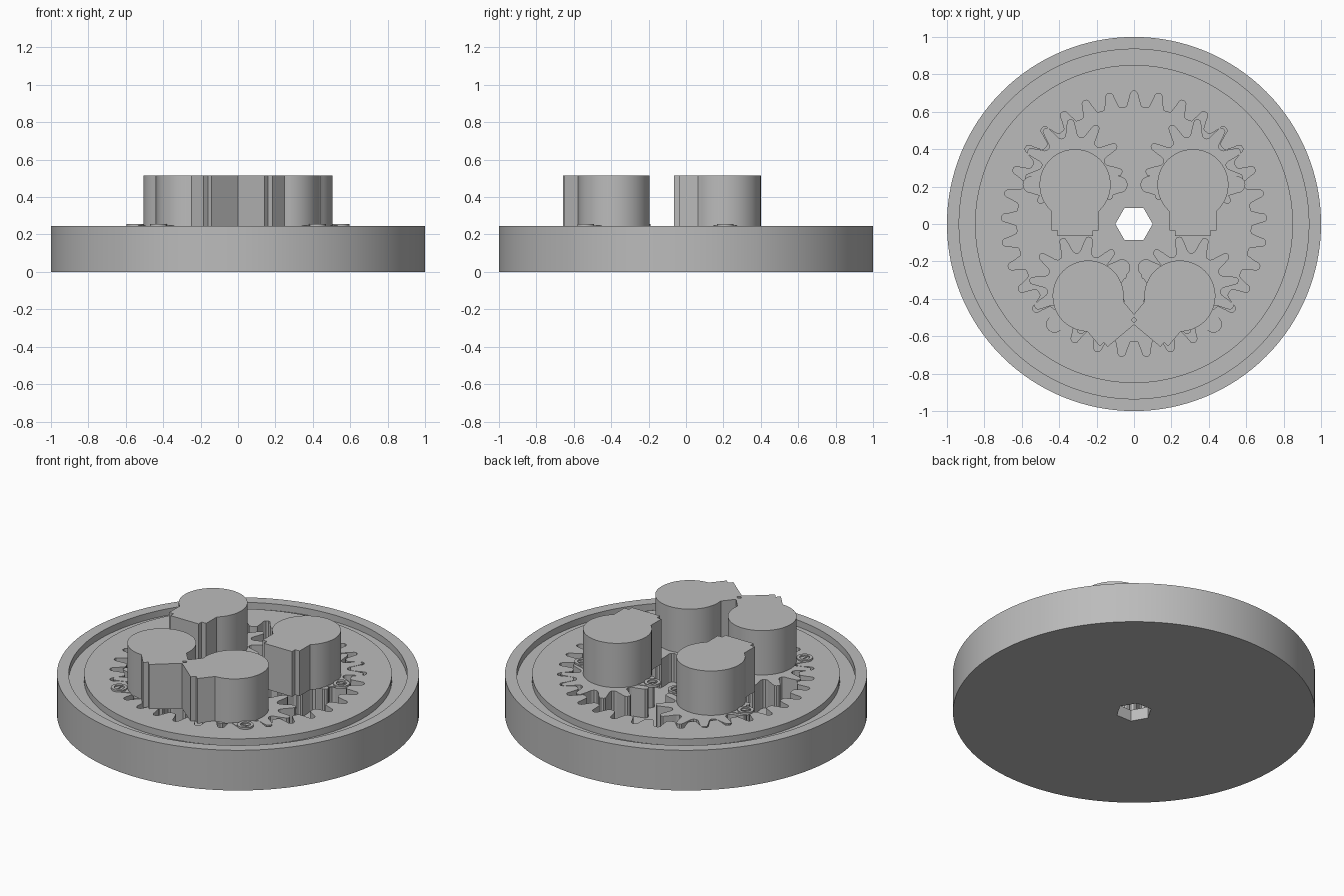
import bpy, bmesh, math
from math import sin, cos, pi, radians
from mathutils import Matrix, Vector

if "Cube" in bpy.data.objects:
    bpy.data.objects.remove(bpy.data.objects["Cube"], do_unlink=True)

TOP, FLOOR, MOTOR_TOP = 0.245, 0.07, 0.515
RING_TEETH, PLANET_TEETH = 33, 11
RING_R, PLANET_R = 0.66, 0.22

grey = bpy.data.materials.new("plain grey")
grey.use_nodes = True
grey.diffuse_color = (0.5, 0.5, 0.5, 1)
grey.node_tree.nodes["Principled BSDF"].inputs["Base Color"].default_value = (0.5, 0.5, 0.5, 1)


def finish(name, bm, matrix=Matrix(), smooth=True):
    """Turn a bmesh into a named, coloured object."""
    bmesh.ops.recalc_face_normals(bm, faces=bm.faces)
    bm.transform(matrix)
    mesh = bpy.data.meshes.new(name)
    bm.to_mesh(mesh)
    bm.free()
    mesh.materials.append(grey)
    obj = bpy.data.objects.new(name, mesh)
    bpy.context.collection.objects.link(obj)
    if smooth:
        activate(obj)
        bpy.ops.object.shade_smooth_by_angle(angle=radians(25))
    return obj


def activate(obj):
    bpy.ops.object.select_all(action="DESELECT")
    obj.select_set(True)
    bpy.context.view_layer.objects.active = obj


def prism(name, outline, z0, z1, matrix=Matrix(), smooth=True):
    """Extrude a closed 2D outline between two heights."""
    bm = bmesh.new()
    face = bm.faces.new([bm.verts.new((x, y, z0)) for x, y in outline])
    new = bmesh.ops.extrude_face_region(bm, geom=[face])["geom"]
    bmesh.ops.translate(bm, vec=(0, 0, z1 - z0),
                        verts=[v for v in new if isinstance(v, bmesh.types.BMVert)])
    return finish(name, bm, matrix, smooth)


def lathe(name, profile, steps, matrix=Matrix(), closed=False):
    """Revolve a radius/height profile around z."""
    bm = bmesh.new()
    verts = [bm.verts.new((r, 0, z)) for r, z in profile]
    pairs = list(zip(verts, verts[1:])) + ([(verts[-1], verts[0])] if closed else [])
    edges = [bm.edges.new(p) for p in pairs]
    bmesh.ops.spin(bm, geom=verts + edges, cent=(0, 0, 0), axis=(0, 0, 1),
                   angle=2 * pi, steps=steps)
    bmesh.ops.remove_doubles(bm, verts=bm.verts, dist=0.0001)
    return finish(name, bm, matrix)


def arc(radius, start, end, count, cx=0):
    return [(cx + radius * cos(start + (end - start) * i / count),
             radius * sin(start + (end - start) * i / count)) for i in range(count + 1)]


def gear(teeth, phase, tooth):
    """Repeat one tooth, given as (fraction of pitch, radius) pairs."""
    pitch = 2 * pi / teeth
    return [(r * cos(phase + (i + f) * pitch), r * sin(phase + (i + f) * pitch))
            for i in range(teeth) for f, r in tooth]


def mirrored_tooth(half):
    return [(-f, r) for f, r in half] + [(f, r) for f, r in reversed(half)]


def cut(target, cutter):
    mod = target.modifiers.new("cut", "BOOLEAN")
    mod.operation = "DIFFERENCE"
    mod.solver = "EXACT"
    mod.object = cutter
    activate(target)
    bpy.ops.object.modifier_apply(modifier=mod.name)
    bpy.data.objects.remove(cutter, do_unlink=True)


# Round housing with a groove inside the rim
housing = lathe("housing", [(0, 0), (1, 0), (1, TOP), (0.935, TOP), (0.935, TOP - 0.04),
                            (0.85, TOP - 0.04), (0.85, TOP), (0, TOP)], 128)

# Internal ring gear cavity and hexagonal centre hole
space = mirrored_tooth([(0.40, 0.625), (0.31, 0.63), (0.2, 0.67), (0.14, 0.70), (0.06, 0.71)])
cut(housing, prism("cavity_cutter", gear(RING_TEETH, pi / 2, space), FLOOR, 0.4, smooth=False))
hexagon = [(0.1 * cos(i * pi / 3), 0.1 * sin(i * pi / 3)) for i in range(6)]
cut(housing, prism("hex_cutter", hexagon, -0.1, 0.4, smooth=False))
activate(housing)
bpy.ops.object.shade_smooth_by_angle(angle=radians(25))

# Motor outline: round can with a stepped gearbox block toward -y
neck = math.asin(0.14 / 0.19)
side = [(0.125, -0.145), (0.125, -0.245), (0.095, -0.245), (0.095, -0.275)]
motor_outline = (arc(0.19, -neck, pi + neck, 48) + [(-x, y) for x, y in side] + side[::-1])
planet_tooth = mirrored_tooth([(0.42, 0.17), (0.31, 0.18), (0.19, 0.225), (0.12, 0.255), (0.05, 0.262)])

placements = {"upper": (0.315, 0.21, 0), "lower": (0.245, -0.385, -40)}
for level, (px, py, turn) in placements.items():
    for hand, s in (("left", 1), ("right", -1)):
        place = Matrix.Translation((s * px, py, 0)) @ Matrix.Rotation(radians(s * turn), 4, "Z")
        label = level + "_" + hand

        # Motor body
        prism(label + "_motor", motor_outline, TOP - 0.005, MOTOR_TOP, place)

        # Planet gear under the motor shaft, turned to mesh with the ring
        shaft = place @ Vector((0, 0.08, 0))
        angle = math.atan2(shaft.y, shaft.x)
        phase = angle + (pi / 2 - angle) * RING_R / PLANET_R
        distance = RING_R - PLANET_R
        prism(label + "_planet_gear", gear(PLANET_TEETH, phase, planet_tooth), FLOOR, TOP,
              Matrix.Translation((distance * cos(angle), distance * sin(angle), 0)))

        # Screw ears on both sides of the motor
        for i, e in enumerate((1, -1)):
            ear = place @ Matrix.Rotation(0 if e > 0 else pi, 4, "Z")
            tab = arc(0.045, -pi / 2, pi / 2, 16, 0.235) + [(0.17, 0.065), (0.17, -0.065)]
            prism(f"{label}_ear_{i}", tab, TOP - 0.005, TOP + 0.003, ear)
            at = ear @ Matrix.Translation((0.235, 0, 0))
            lathe(f"{label}_ear_ring_{i}", [(0.028, TOP), (0.045, TOP), (0.045, TOP + 0.011),
                                            (0.028, TOP + 0.011)], 24, at, closed=True)
            slot = [(-0.026, -0.003), (0.026, -0.003), (0.026, 0.003), (-0.026, 0.003)]
            prism(f"{label}_screw_bar_{i}", slot, TOP, TOP + 0.007,
                  at @ Matrix.Rotation(radians(50), 4, "Z"), smooth=False)
